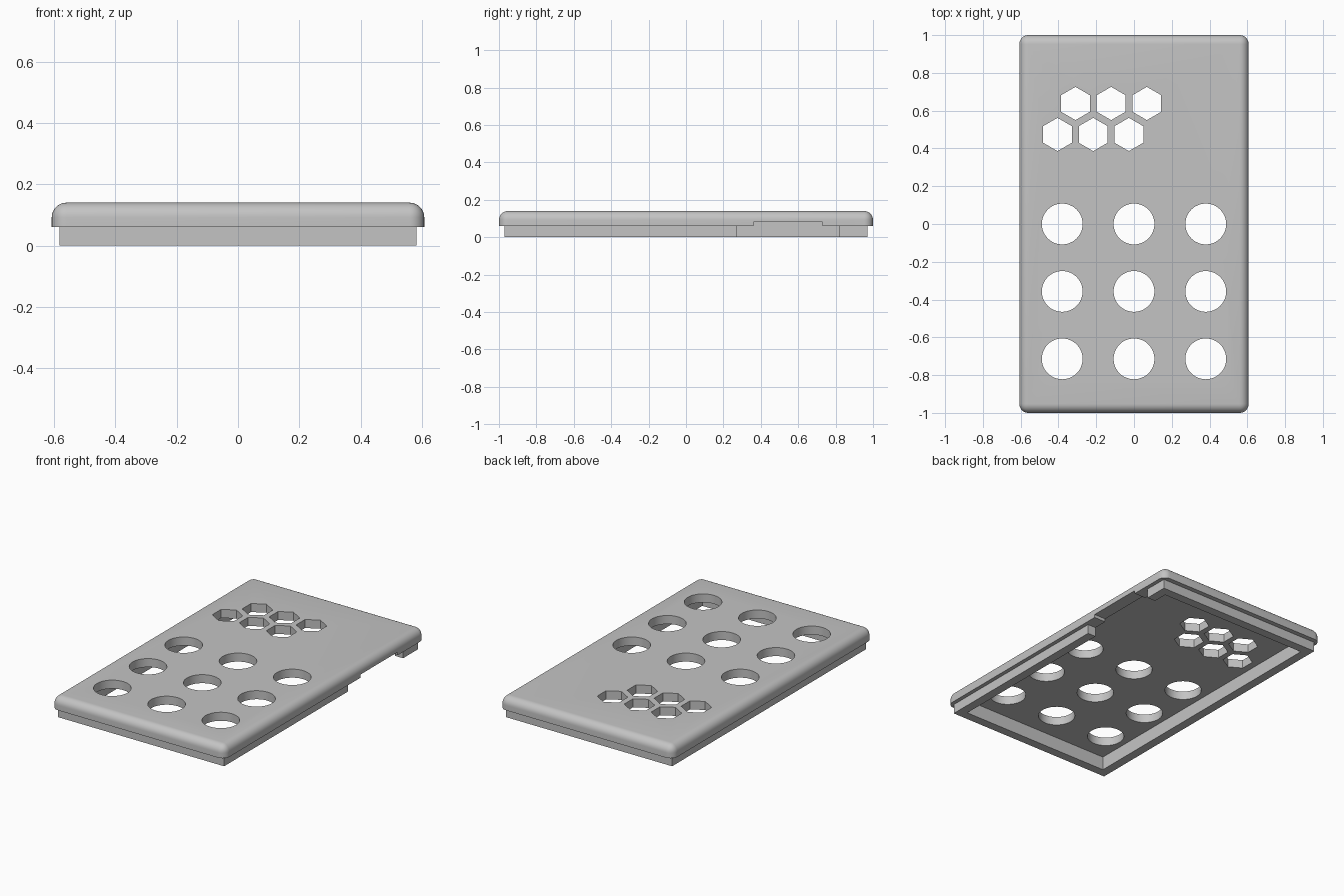
import bpy, bmesh
from math import radians
from mathutils import Matrix, Vector

if "Cube" in bpy.data.objects:
    bpy.data.objects.remove(bpy.data.objects["Cube"], do_unlink=True)

TOP, RIM, CEILING = 0.14, 0.06, 0.086

grey = bpy.data.materials.new("plain grey")
grey.use_nodes = True
colour = (0.55, 0.55, 0.55, 1)
grey.diffuse_color = colour
grey.node_tree.nodes["Principled BSDF"].inputs["Base Color"].default_value = colour


def add_object(name, bm):
    mesh = bpy.data.meshes.new(name)
    bmesh.ops.recalc_face_normals(bm, faces=bm.faces)
    bm.to_mesh(mesh)
    bm.free()
    mesh.materials.append(grey)
    ob = bpy.data.objects.new(name, mesh)
    bpy.context.collection.objects.link(ob)
    return ob


def box(name, low, high, radius=0):
    """Box between two corners; radius rounds every edge but the bottom ones."""
    low, high = Vector(low), Vector(high)
    bm = bmesh.new()
    bmesh.ops.create_cube(bm, size=1, matrix=Matrix.LocRotScale(
        (low + high) / 2, None, high - low))
    if radius:
        edges = [e for e in bm.edges
                 if max(v.co.z for v in e.verts) > low.z + 0.001]
        bmesh.ops.bevel(bm, geom=edges, offset=radius, segments=8,
                        profile=0.5, affect='EDGES')
    return add_object(name, bm)


def prism(name, x, y, radius, sides):
    """Upright cutter with a corner pointing along y."""
    bm = bmesh.new()
    bmesh.ops.create_cone(
        bm, cap_ends=True, segments=sides, radius1=radius, radius2=radius, depth=0.4,
        matrix=Matrix.Translation((x, y, 0.1)) @ Matrix.Rotation(radians(90), 4, 'Z'))
    # Turn so that the first corner lies exactly on the y axis
    first = max(bm.verts, key=lambda v: v.co.y)
    turn = Vector((0, 1)).angle_signed(Vector((first.co.x - x, first.co.y - y)))
    bmesh.ops.rotate(bm, verts=bm.verts, cent=(x, y, 0),
                     matrix=Matrix.Rotation(turn, 3, 'Z'))
    return add_object(name, bm)


def combine(target, other, operation):
    mod = target.modifiers.new(operation.lower(), 'BOOLEAN')
    mod.operation, mod.solver, mod.object = operation, 'EXACT', other
    bpy.context.view_layer.objects.active = target
    bpy.ops.object.modifier_apply(modifier=mod.name)
    bpy.data.objects.remove(other, do_unlink=True)


# Rounded cover plate
cover = box("cover", (-0.607, -1, RIM), (0.607, 1, TOP), radius=0.048)

# Insert lip under the cover, open along part of the right-hand edge
lip = box("lip", (-0.582, -0.97, 0), (0.582, 0.97, RIM + 0.01))
combine(lip, box("lip_gap", (0.45, 0.27, -0.1), (0.7, 0.82, 0.2)), 'DIFFERENCE')
combine(cover, lip, 'UNION')

# Hollow underside and shallow side notch
combine(cover, box("cavity", (-0.525, -0.913, -0.1), (0.525, 0.913, CEILING)),
        'DIFFERENCE')
combine(cover, box("notch", (0.45, 0.36, -0.1), (0.7, 0.73, 0.08)), 'DIFFERENCE')

# Grid of round button openings
for x in (-0.38, 0, 0.38):
    for row in range(3):
        combine(cover, prism("button_hole", x, -0.357 * row, 0.108, 48), 'DIFFERENCE')

# Two staggered rows of hexagonal vents
for start, y in ((-0.31, 0.638), (-0.405, 0.474)):
    for i in range(3):
        combine(cover, prism("vent_hole", start + 0.189 * i, y, 0.088, 6), 'DIFFERENCE')

# Smooth the rounded edges, keep the cuts crisp
bpy.ops.object.select_all(action='DESELECT')
cover.select_set(True)
bpy.context.view_layer.objects.active = cover
bpy.ops.object.shade_smooth_by_angle(angle=radians(30))
